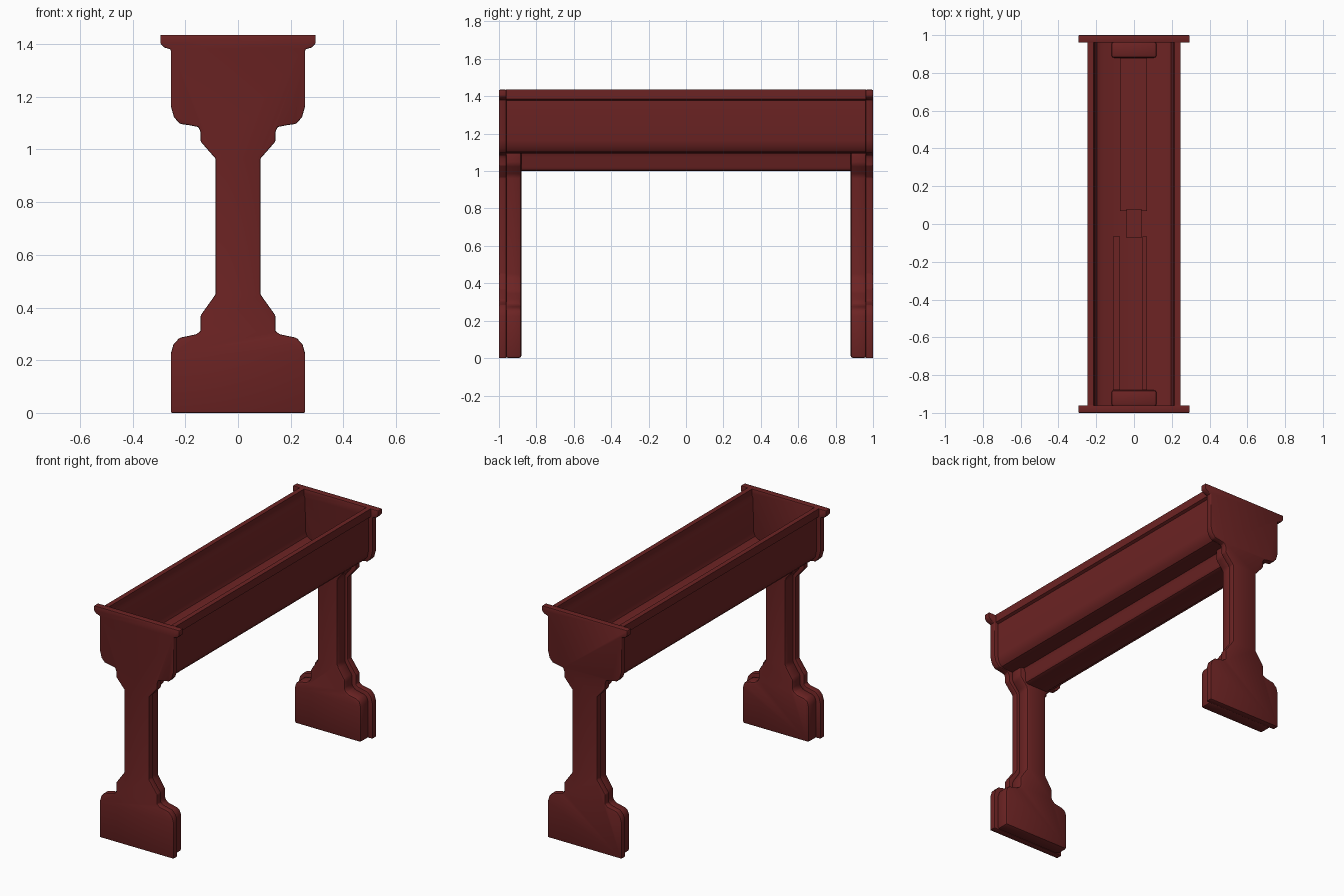
import bpy, bmesh

if "Cube" in bpy.data.objects:
    bpy.data.objects.remove(bpy.data.objects["Cube"])

red = bpy.data.materials.new("dark red")
red.diffuse_color = (0.15, 0.017, 0.017, 1)
red.use_nodes = True
red.node_tree.nodes["Principled BSDF"].inputs["Base Color"].default_value = red.diffuse_color


def mirrored(half):
    """Close a right-hand half outline (bottom to top) across x = 0."""
    return half + [(-x, z) for x, z in reversed(half) if x > 0]


def extrude(name, outline, y0, y1, bevel=0.0):
    """Extrude an x/z outline along y."""
    bm = bmesh.new()
    face = bm.faces.new([bm.verts.new((x, y0, z)) for x, z in outline])
    geo = bmesh.ops.extrude_face_region(bm, geom=[face])
    new = [v for v in geo["geom"] if isinstance(v, bmesh.types.BMVert)]
    bmesh.ops.translate(bm, verts=new, vec=(0, y1 - y0, 0))
    bmesh.ops.recalc_face_normals(bm, faces=bm.faces)
    me = bpy.data.meshes.new(name)
    bm.to_mesh(me)
    bm.free()
    me.materials.append(red)
    ob = bpy.data.objects.new(name, me)
    bpy.context.collection.objects.link(ob)
    for o in bpy.context.selected_objects:
        o.select_set(False)
    ob.select_set(True)
    bpy.context.view_layer.objects.active = ob
    if bevel:
        mod = ob.modifiers.new("bevel", 'BEVEL')
        mod.width = bevel
        mod.segments = 2
        mod.limit_method = 'ANGLE'
        bpy.ops.object.modifier_apply(modifier="bevel")
    bpy.ops.object.shade_smooth_by_angle(angle=0.6)
    return ob


def box(name, x0, x1, y0, y1, z0, z1):
    return extrude(name, [(x0, z0), (x1, z0), (x1, z1), (x0, z1)], y0, y1)


# Outlines of the end plate, its top flange and the inner leg layer
plate = mirrored([
    (0.255, 0), (0.255, 0.225), (0.245, 0.26), (0.222, 0.285), (0.16, 0.298),
    (0.142, 0.31), (0.142, 0.37), (0.085, 0.45), (0.085, 0.965),
    (0.142, 1.03), (0.142, 1.065), (0.15, 1.085), (0.185, 1.092),
    (0.22, 1.097), (0.243, 1.122), (0.255, 1.165), (0.255, 1.38),
    (0.28, 1.387), (0.295, 1.402), (0.295, 1.435)])
leg = mirrored([
    (0.23, 0), (0.23, 0.225), (0.22, 0.255), (0.20, 0.268), (0.14, 0.28),
    (0.12, 0.30), (0.12, 0.36), (0.07, 0.435), (0.07, 0.975),
    (0.12, 1.035), (0.12, 1.15)])

for side, s in (("front", -1), ("back", 1)):
    extrude(side + "_end_plate", plate, s * 1.0, s * 0.96, 0.005)
    extrude(side + "_leg", leg, s * 0.965, s * 0.88, 0.014)

# Trough shell: outer half outline, then inner half outline
outer = [(0.165, 1.095), (0.20, 1.103), (0.22, 1.125), (0.228, 1.165),
         (0.228, 1.378), (0.245, 1.385), (0.245, 1.435)]
inner = [(0.215, 1.435), (0.215, 1.39), (0.21, 1.38), (0.205, 1.17),
         (0.195, 1.145), (0.17, 1.13)]
half = outer + inner
extrude("trough", half + [(-x, z) for x, z in reversed(half)], -0.962, 0.962)

# Beam under the trough
extrude("under_beam", mirrored([
    (0.065, 1.0), (0.08, 1.006), (0.088, 1.022), (0.088, 1.075),
    (0.10, 1.10)]), -0.9, 0.9)

# Raised strips and block on the trough floor
box("left_floor_rail", -0.11, -0.075, -0.88, -0.065, 1.12, 1.155)
box("right_floor_rail", 0.045, 0.07, -0.88, -0.065, 1.12, 1.155)
box("back_floor_strip", -0.075, 0.07, 0.07, 0.88, 1.12, 1.145)
box("centre_block", -0.04, 0.04, -0.075, 0.08, 1.12, 1.175)
